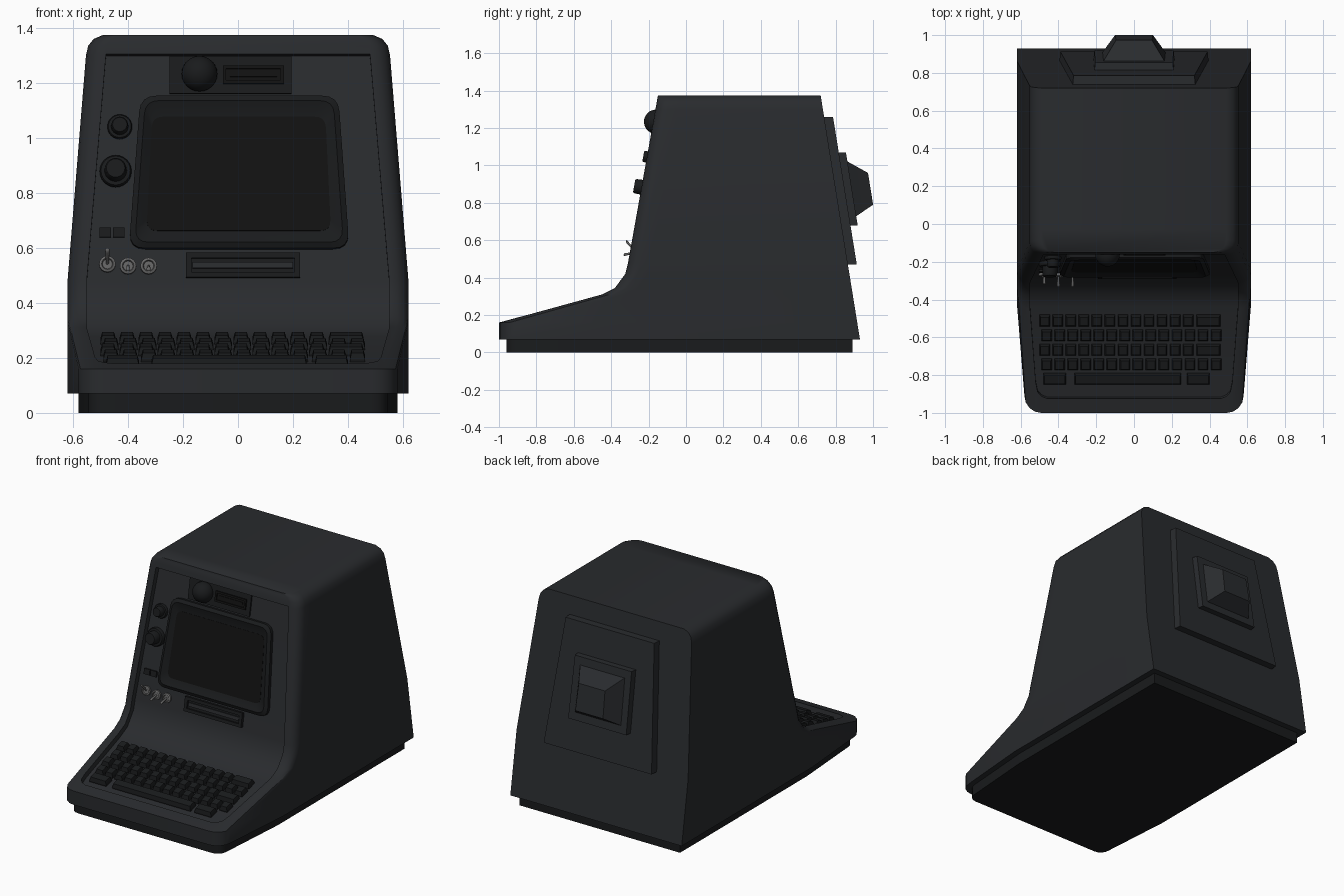
import bpy, bmesh
from math import sin, cos, pi, radians, atan
from mathutils import Vector, Matrix

if "Cube" in bpy.data.objects:
    bpy.data.objects.remove(bpy.data.objects["Cube"])

D = 0.035                      # depth of the recessed front panel
MATS = {}


def mat(name, rgb):
    m = bpy.data.materials.new(name)
    m.diffuse_color = (*rgb, 1)
    m.use_nodes = True
    m.node_tree.nodes["Principled BSDF"].inputs["Base Color"].default_value = m.diffuse_color
    MATS[name] = m


mat("shell", (.022, .024, .027))
mat("dark", (.010, .011, .012))
mat("glass", (.006, .006, .006))
mat("metal", (.13, .13, .13))


def build(name, parts, material="shell", frame=Matrix(), angle=35):
    """Skin each part (a list of rings) into a closed solid."""
    bm = bmesh.new()
    for rings in parts:
        vs = [[bm.verts.new(frame @ Vector(p)) for p in r] for r in rings]
        n = len(vs[0])
        for a, b in zip(vs, vs[1:]):
            for i in range(n):
                j = (i + 1) % n
                bm.faces.new((a[i], a[j], b[j], b[i]))
        bm.faces.new(vs[0][::-1])
        bm.faces.new(vs[-1])
    bmesh.ops.recalc_face_normals(bm, faces=bm.faces)
    me = bpy.data.meshes.new(name)
    bm.to_mesh(me)
    bm.free()
    me.materials.append(MATS[material])
    ob = bpy.data.objects.new(name, me)
    bpy.context.collection.objects.link(ob)
    smooth(ob, angle)
    return ob


def smooth(ob, angle):
    bpy.ops.object.select_all(action='DESELECT')
    ob.select_set(True)
    bpy.context.view_layer.objects.active = ob
    bpy.ops.object.shade_smooth_by_angle(angle=radians(angle))


def rect(x0, x1, y0, y1, h):
    return [(x0, y0, h), (x1, y0, h), (x1, y1, h), (x0, y1, h)]


def rounded(corners, r, h, seg=5):
    """Polygon with rounded corners at height h."""
    pts, c = [], [Vector(p) for p in corners]
    for i, p in enumerate(c):
        a = p + (c[i - 1] - p).normalized() * r
        b = p + (c[(i + 1) % len(c)] - p).normalized() * r
        for k in range(seg):
            t = k / (seg - 1)
            q = a * (1 - t) ** 2 + p * 2 * t * (1 - t) + b * t * t
            pts.append((q.x, q.y, h))
    return pts


def circ(r, h, cx=0, cy=0, n=24):
    return [(cx + r * cos(2 * pi * i / n), cy + r * sin(2 * pi * i / n), h) for i in range(n)]


def tray(x0, x1, y0, y1, b, h, floor):
    """Rectangular frame with a sunken middle."""
    return [rect(x0, x1, y0, y1, 0), rect(x0, x1, y0, y1, h),
            rect(x0 + b, x1 - b, y0 + b, y1 - b, h), rect(x0 + b, x1 - b, y0 + b, y1 - b, floor)]


# Shell: horizontal sections with rounded front corners
def back_y(z):
    return .93 - (z - .07) * .161


def section(yf, yb, z, wf, w, r):
    half = [(wf - r + r * sin(t * pi / 8), yf + r - r * cos(t * pi / 8), z) for t in range(5)]
    half += [(w, max(-.42, yf + .12), z), (w, yb, z)]
    return half + [(-x, y, zz) for x, y, zz in reversed(half)]


rows = [(-1, .07, .58, .62, .09), (-1, .16, .58, .62, .09), (-.45, .31, .615, .62, .065),
        (-.38, .345, .62, .62, .065), (-.325, .42, .62, .62, .065), (-.31, .48, .62, .62, .065),
        (-.1634, 1.30, .553, .553, .065), (-.157, 1.335, .545, .545, .065),
        (-.1527, 1.36, .525, .525, .065), (-.15, 1.375, .49, .49, .065)]
shell = build("shell", [[section(y, back_y(z), z, wf, w, r) for y, z, wf, w, r in rows]])
build("plinth", [[section(-.96, .89, z, .545, .58, .06) for z in (0, .08)]], "dark")

# Recess that runs down the front and over the keyboard deck
path = [(-.925, .1805, .46), (-.912, .184, .49), (-.89, .19, .51), (-.84, .2036, .52),
        (-.45, .31, .55), (-.38, .345, .55), (-.325, .42, .55), (-.31, .48, .55), (-.1625, 1.305, .48)]
rings = []
for i, (y, z, w) in enumerate(path):
    a, b = path[max(i - 1, 0)], path[min(i + 1, len(path) - 1)]
    p = Vector((y, z))
    ts = [t.normalized() for t in (p - Vector(a[:2]), Vector(b[:2]) - p) if t.length > 0]
    t = sum(ts, Vector((0, 0))).normalized()
    nrm = Vector((-t.y, t.x)) / max(.5, t.dot(ts[0]))
    q, o = p - nrm * D, p + nrm * .03
    rings.append([(-w, *q), (w, *q), (w, *o), (-w, *o)])
cutter = build("recess_cutter", [rings])
cutter.hide_render = True
mod = shell.modifiers.new("recess", 'BOOLEAN')
mod.object, mod.operation, mod.solver = cutter, 'DIFFERENCE', 'EXACT'
bpy.context.view_layer.objects.active = shell
bpy.ops.object.modifier_apply(modifier=mod.name)
bpy.data.objects.remove(cutter)
smooth(shell, 35)

# Frame lying on the sloped control panel
A = atan(.16 / .895)
PANEL = Matrix.Translation((0, -.31 + D * cos(A), .48 - D * sin(A))) @ Matrix.Rotation(pi / 2 - A, 4, 'X')


def V(z):
    return (z - .48 + D * sin(A)) / cos(A)


# Screen and its funnel-shaped bezel
outer = [(-.397, V(.595)), (.405, V(.595)), (.365, V(1.15)), (-.355, V(1.15))]
lip = [(-.375, V(.615)), (.383, V(.615)), (.347, V(1.13)), (-.337, V(1.13))]
inner = [(-.333, V(.66)), (.338, V(.66)), (.318, V(1.075)), (-.312, V(1.075))]
build("screen_bezel", [[rounded(outer, .06, 0), rounded(outer, .06, .022), rounded(lip, .05, .034),
                        rounded(inner, .04, .012)]], "dark", PANEL, 25)
build("screen_glass", [[rounded(inner, .04, .008), rounded(inner, .04, .014)]], "glass", PANEL)

# Sensor plate with round eye and slot
build("sensor_plate", [[rect(-.25, .195, V(1.16), V(1.297), h) for h in (0, .01)]], "dark", PANEL)
ball = [circ(max(.065 * sin(k * pi / 12), .002), .02 - .065 * cos(k * pi / 12), -.14, V(1.23)) for k in range(13)]
build("sensor_eye", [ball], "dark", PANEL, 60)
build("sensor_slot", [tray(-.055, .167, V(1.195), V(1.26), .012, .02, .012),
                      [rect(-.03, .142, V(1.22), V(1.236), h) for h in (.011, .017)]], "glass", PANEL)

# Disk slot
build("disk_slot", [tray(-.19, .225, V(.49), V(.58), .02, .02, .006)], "dark", PANEL)
build("disk_slot_bar", [[rect(-.165, .2, V(.525), V(.547), h) for h in (.004, .014)]], "shell", PANEL)

# Knobs with skirts
for name, x, z, r, h in (("upper_knob", -.43, 1.045, .045, .055), ("lower_knob", -.445, .885, .058, .075)):
    v = V(z - h * .1)
    build(name, [[circ(r * k, h * t, x, v) for k, t in
                  ((1, 0), (1, .2), (.92, .3), (.7, .32), (.66, .9), (.58, 1))]], "dark", PANEL)

# Small indicator tiles
build("indicator_tiles", [[rect(x, x + .042, V(.637), V(.672), h) for h in (0, .012)]
                          for x in (-.503, -.455)], "dark", PANEL)

# Toggle switches: collar ring and tilted lever
for i, (x, z, tilt) in enumerate(((-.475, .54, .045), (-.40, .533, -.022), (-.325, .533, -.022))):
    v = V(z)
    build(f"toggle_collar_{i + 1}", [[circ(r, h, x, v, 16) for r, h in
                                      ((.03, 0), (.03, .012), (.021, .016), (.018, .009))]], "metal", PANEL)
    build(f"toggle_lever_{i + 1}", [[circ(r, .005 + .06 * t, x, v + tilt * t, 10) for r, t in
                                     ((.005, 0), (.008, .85), (.008, .95), (.004, 1))]], "metal", PANEL, 50)

# Keyboard in the frame of the sloped deck
B = atan(.15 / .55)
DECK = Matrix.Translation((0, -1 + D * sin(B), .16 - D * cos(B))) @ Matrix.Rotation(B, 4, 'X')


def key(x0, x1, y):
    v = (y + 1 - D * sin(B)) / cos(B)
    return [rect(x0, x1, v - .031, v + .031, -.003), rect(x0, x1, v - .031, v + .031, .008),
            rect(x0 + .006, x1 - .006, v - .021, v + .025, .031)]


keys = []
for y, start, count, wide in ((-.51, -.50, 12, (.33, .457)), (-.588, -.49, 14, None),
                              (-.665, -.50, 12, (.33, .457)), (-.742, -.49, 14, None)):
    keys += [key(start + i * .069, start + i * .069 + .055, y) for i in range(count)]
    if wide:
        keys.append(key(*wide, y))
keys += [key(a, b, -.818) for a, b in ((-.48, -.36), (-.315, .25), (.28, .40))]
build("keyboard_keys", keys, "dark", DECK, 20)

# Stepped rear housing on the sloped back
C = atan(.161)
BACK = Matrix.Translation((0, .93, .07)) @ Matrix.Rotation(pi, 4, 'Z') @ Matrix.Rotation(pi / 2 - C, 4, 'X')


def step(z0, z1, w0, w1, h):
    a, b = ((z - .07 - h * sin(C)) / cos(C) for z in (z0, z1))
    return [(-w0, a, h), (w0, a, h), (w1, b, h), (-w1, b, h)]


build("rear_panel", [[step(.47, 1.26, .395, .325, -.01), step(.47, 1.26, .39, .32, .047)]], "shell", BACK, 20)
build("rear_step", [[step(.68, 1.07, .215, .21, .04), step(.68, 1.07, .21, .205, .085)]], "shell", BACK, 20)
build("rear_cap", [[step(.73, 1.02, .17, .165, .08), step(.73, 1.02, .165, .16, .087),
                    step(.79, .96, .1, .095, .184)]], "shell", BACK, 20)
